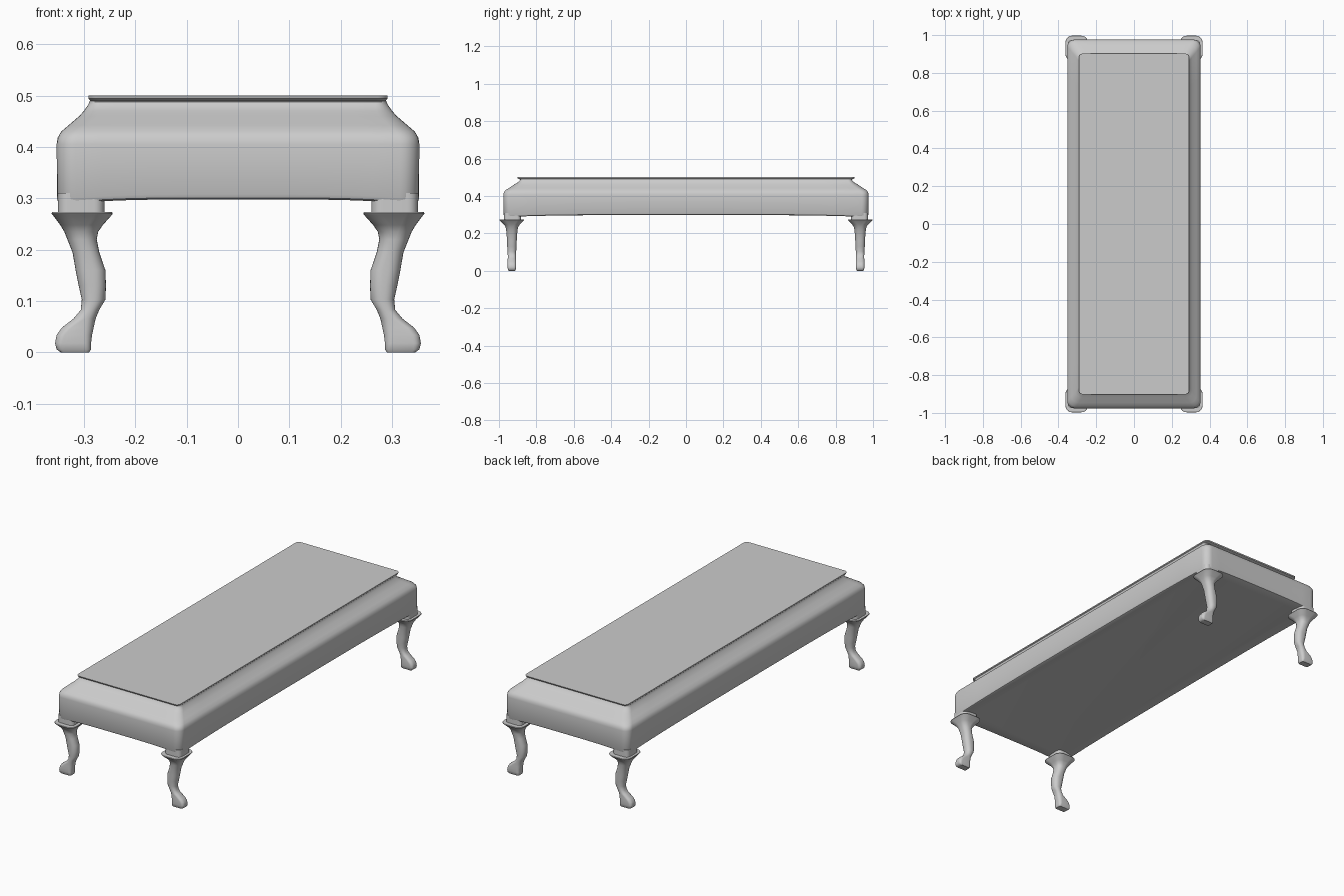
import bpy, bmesh, math

if "Cube" in bpy.data.objects:
    bpy.data.objects.remove(bpy.data.objects["Cube"])


def outline(hx, hy, r, cx=0, cy=0, seg=6, cuts=1):
    """Rounded rectangle, anticlockwise, with extra points along the straights."""
    pts = []
    for k, (sx, sy) in enumerate([(1, 1), (-1, 1), (-1, -1), (1, -1)]):
        for i in range(seg + 1):
            a = math.pi / 2 * (k + i / seg)
            pts.append((cx + sx * (hx - r) + r * math.cos(a),
                        cy + sy * (hy - r) + r * math.sin(a)))
    out, n = [], len(pts)
    for i, p in enumerate(pts):
        out.append(p)
        if i % (seg + 1) == seg:
            q = pts[(i + 1) % n]
            for j in range(1, cuts):
                t = j / cuts
                out.append((p[0] + (q[0] - p[0]) * t, p[1] + (q[1] - p[1]) * t))
    return out


def loft(name, rings, angle=35, mirror=False):
    """Skin a stack of matching rings (bottom to top) and cap both ends."""
    bm = bmesh.new()
    loops = [[bm.verts.new(p) for p in ring] for ring in rings]
    n = len(loops[0])
    for a, b in zip(loops, loops[1:]):
        for i in range(n):
            j = (i + 1) % n
            bm.faces.new((a[i], a[j], b[j], b[i]))
    bm.faces.new(loops[0][::-1])
    bm.faces.new(loops[-1])
    me = bpy.data.meshes.new(name)
    bm.to_mesh(me)
    bm.free()
    ob = bpy.data.objects.new(name, me)
    bpy.context.collection.objects.link(ob)
    bpy.ops.object.select_all(action='DESELECT')
    ob.select_set(True)
    bpy.context.view_layer.objects.active = ob
    bpy.ops.object.shade_smooth_by_angle(angle=math.radians(angle))
    if mirror:
        m = ob.modifiers.new("mirror", 'MIRROR')
        m.use_axis = (True, True, False)
    return ob


def flat(pts, z):
    return [(x, y, z) for x, y in pts]


# Upholstered body: gently arched underside, straight sides, shoulder, neck
def arched(pts, lift):
    return [(x, y, lift + 0.298 - 0.012 * min(1, abs(x) / 0.353) ** 4
             * min(1, abs(y) / 0.975) ** 4) for x, y in pts]


body = [flat(outline(0.30, 0.92, 0.03, cuts=12), 0.298),
        arched(outline(0.343, 0.965, 0.03, cuts=12), 0),
        arched(outline(0.349, 0.972, 0.035, cuts=12), 0.003),
        arched(outline(0.352, 0.975, 0.037, cuts=12), 0.01)]
for hx, hy, z, r in [(0.353, 0.976, 0.405, 0.037), (0.351, 0.974, 0.418, 0.037),
                     (0.344, 0.966, 0.43, 0.037), (0.330, 0.947, 0.442, 0.036),
                     (0.309, 0.920, 0.460, 0.034), (0.300, 0.903, 0.470, 0.03),
                     (0.293, 0.891, 0.480, 0.025), (0.289, 0.887, 0.487, 0.02),
                     (0.288, 0.889, 0.492, 0.02)]:
    body.append(flat(outline(hx, hy, r, cuts=12), z))
loft("upholstered_body", body)

# Thin top panel with a small overhang
loft("top_panel", [flat(outline(0.286, 0.889, 0.018), 0.489),
                   flat(outline(0.291, 0.900, 0.02), 0.494),
                   flat(outline(0.291, 0.902, 0.02), 0.5)])

# Corner blocks between body and legs
loft("corner_blocks", [flat(outline(0.045, 0.045, 0.02, 0.305, 0.928), z)
                       for z in (0.268, 0.31)], mirror=True)

# Cabriole legs: (inner x, outer x, half depth, roundness, z)
leg = [(0.290, 0.345, 0.017, 0.4, 0.0), (0.286, 0.353, 0.021, 0.5, 0.006),
       (0.286, 0.356, 0.023, 0.6, 0.018), (0.284, 0.353, 0.023, 0.7, 0.034),
       (0.281, 0.343, 0.023, 0.8, 0.048), (0.277, 0.320, 0.022, 0.9, 0.066),
       (0.270, 0.306, 0.022, 0.9, 0.083), (0.258, 0.304, 0.023, 0.9, 0.103),
       (0.257, 0.310, 0.025, 0.9, 0.130), (0.258, 0.316, 0.026, 0.9, 0.160),
       (0.270, 0.322, 0.028, 0.9, 0.195), (0.275, 0.332, 0.031, 0.9, 0.220),
       (0.272, 0.338, 0.034, 0.8, 0.235), (0.263, 0.346, 0.043, 0.7, 0.248),
       (0.246, 0.360, 0.063, 0.6, 0.267), (0.244, 0.363, 0.066, 0.6, 0.270),
       (0.245, 0.362, 0.065, 0.6, 0.273)]
rings = []
for x0, x1, d, k, z in leg:
    h = (x1 - x0) / 2
    rings.append(flat(outline(h, d, k * min(h, d), (x0 + x1) / 2, 0.931), z))
loft("cabriole_legs", rings, angle=40, mirror=True)
